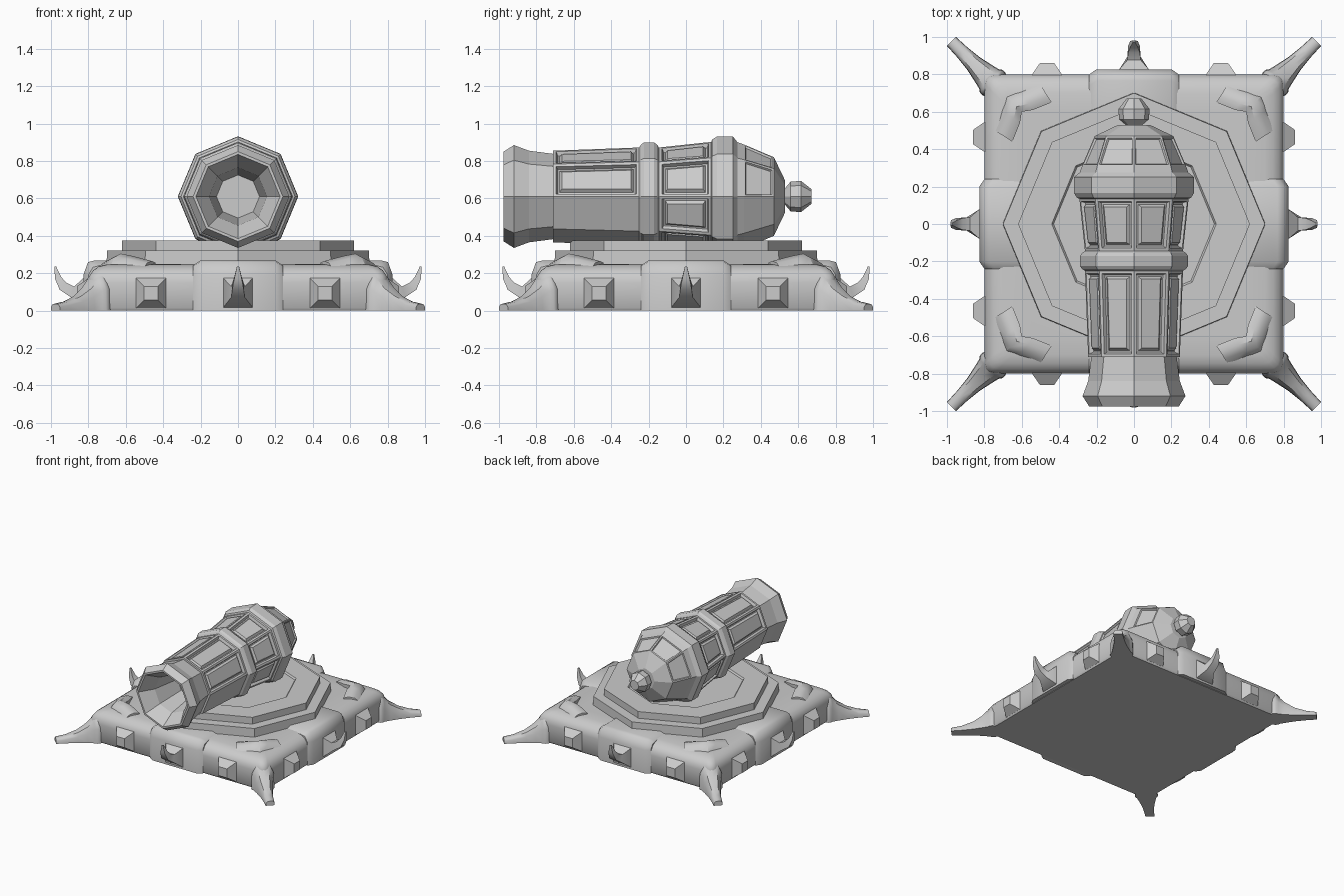
import bpy, bmesh
from math import sin, cos, pi, radians
from mathutils import Matrix, Vector

if "Cube" in bpy.data.objects:
    bpy.data.objects.remove(bpy.data.objects["Cube"])


def finish(bm, name, smooth=None):
    bmesh.ops.recalc_face_normals(bm, faces=bm.faces)
    me = bpy.data.meshes.new(name)
    bm.to_mesh(me)
    bm.free()
    if smooth:
        for p in me.polygons:
            p.use_smooth = True
        me.set_sharp_from_angle(angle=radians(smooth))
    ob = bpy.data.objects.new(name, me)
    bpy.context.collection.objects.link(ob)
    return ob


def loft(bm, rings):
    """Skin a list of equal-length closed rings and cap both ends."""
    vs = [[bm.verts.new(p) for p in r] for r in rings]
    n = len(vs[0])
    for a, b in zip(vs, vs[1:]):
        for i in range(n):
            j = (i + 1) % n
            bm.faces.new((a[i], a[j], b[j], b[i]))
    bm.faces.new(vs[0])
    bm.faces.new(vs[-1])


def four_way(name, rings, smooth=None):
    """Loft one part on the +x side (or +x+y corner), repeated on all four sides."""
    for k in range(4):
        m = Matrix.Rotation(k * pi / 2, 3, 'Z')
        bm = bmesh.new()
        loft(bm, [[m @ Vector(p) for p in r] for r in rings])
        finish(bm, f"{name}_{k + 1}", smooth)


def rounded_square(h, z, c=0.05):
    pts = []
    for k in range(4):
        for a in (0, 30, 60, 90):
            t = radians(a + 90 * k)
            cx = (h - c) * (1 if k in (0, 3) else -1)
            cy = (h - c) * (1 if k in (0, 1) else -1)
            pts.append((cx + c * cos(t), cy + c * sin(t), z))
    return pts


# Cushion-shaped base
bm = bmesh.new()
loft(bm, [rounded_square(h, z) for h, z in (
    (0.79, 0), (0.80, 0.015), (0.80, 0.15), (0.795, 0.185), (0.775, 0.215),
    (0.745, 0.236), (0.70, 0.247), (0.60, 0.25))])
finish(bm, "base", 40)


# Octagonal turntable tiers, with a shallow recess in the upper one
def octagon(r, z):
    return [(r * cos(k * pi / 4), r * sin(k * pi / 4), z) for k in range(8)]


bm = bmesh.new()
loft(bm, [octagon(0.705, 0.2), octagon(0.70, 0.32), octagon(0.5, 0.32)])
finish(bm, "lower_tier")
bm = bmesh.new()
loft(bm, [octagon(0.62, 0.3), octagon(0.62, 0.375), octagon(0.44, 0.375), octagon(0.43, 0.362)])
finish(bm, "upper_tier")


# Raised bands wrapping over the middle of each side
def band_section(y, d):
    return [(0.6, y, 0.02), (0.80 + d, y, 0.0), (0.80 + d, y, 0.19),
            (0.775 + d, y, 0.232 + d), (0.74 + d, y, 0.241 + d), (0.6, y, 0.241 + d)]


four_way("side_band", [band_section(y, d) for y, d in
                       ((-0.24, 0.0), (-0.20, 0.027), (0.20, 0.027), (0.24, 0.0))], 40)


# Pyramid studs, two per side
def stud_ring(x, y, z, h):
    return [(x, y - h, z - h), (x, y + h, z - h), (x, y + h, z + h), (x, y - h, z + h)]


for tag, y in (("left", -0.465), ("right", 0.465)):
    four_way("stud_" + tag, [stud_ring(0.78, y, 0.093, 0.08), stud_ring(0.80, y, 0.093, 0.08),
                             stud_ring(0.862, y, 0.093, 0.037)])


# Upward-curving horns at the middle of each side
def horn_ring(x, z, h, t, tilt):
    dx, dz = -sin(tilt) * t, cos(tilt) * t
    return [(x - dx, -h, z - dz), (x - dx, h, z - dz), (x + dx, h, z + dz), (x + dx, -h, z + dz)]


four_way("horn", [horn_ring(*a) for a in (
    (0.80, 0.095, 0.08, 0.08, 0), (0.825, 0.095, 0.08, 0.08, 0), (0.885, 0.10, 0.036, 0.03, 0.3),
    (0.935, 0.13, 0.031, 0.026, 0.8), (0.962, 0.175, 0.02, 0.017, 1.3),
    (0.977, 0.235, 0.006, 0.005, 1.5))], 40)


# Flared corner feet, lofted along the diagonals
def foot_ring(d, w, top):
    prof = [(-1, 0), (1, 0), (0.95, 0.6), (0.6, 0.95), (0, 1), (-0.6, 0.95), (-0.95, 0.6)]
    return [(d - u * w * 0.707, d + u * w * 0.707, v * top) for u, v in prof]


four_way("corner_foot", [foot_ring(*a) for a in (
    (0.70, 0.07, 0.18), (0.735, 0.077, 0.19), (0.75, 0.087, 0.198), (0.765, 0.085, 0.19),
    (0.775, 0.074, 0.175), (0.81, 0.062, 0.125), (0.86, 0.047, 0.08),
    (0.92, 0.038, 0.05), (0.976, 0.034, 0.036))], 45)


# Bent straps over the base corners
def strap_ring(inner, outer, lift):
    a, b = Vector((*inner, 0)), Vector((*outer, 0))
    arch = ((0, 0.2), (0, 0.245 + lift * 0.7), (0.3, 0.25 + lift), (0.65, 0.243 + lift * 0.8),
            (1, 0.215 + lift * 0.2), (1, 0.18))
    return [a.lerp(b, t) + Vector((0, 0, z)) for t, z in arch]


four_way("corner_strap", [strap_ring(*a) for a in (
    ((0.44, 0.65), (0.51, 0.76), 0.015), ((0.54, 0.61), (0.62, 0.72), 0.042),
    ((0.60, 0.60), (0.69, 0.69), 0.055), ((0.61, 0.54), (0.72, 0.62), 0.042),
    ((0.65, 0.44), (0.76, 0.51), 0.015))], 40)

# Octagonal cannon turned about the y axis: bore, flared muzzle, rings, dome, knob
AXIS = 0.61
profile = [(-0.62, 0.115), (-0.86, 0.155), (-0.975, 0.225), (-0.975, 0.24), (-0.92, 0.275),
           (-0.84, 0.245), (-0.71, 0.228), (-0.71, 0.245), (-0.25, 0.262), (-0.24, 0.278),
           (-0.225, 0.288), (-0.17, 0.288), (-0.155, 0.278), (-0.145, 0.262), (0.135, 0.292),
           (0.14, 0.305), (0.165, 0.32), (0.25, 0.322), (0.275, 0.29), (0.31, 0.278),
           (0.47, 0.21), (0.53, 0.085), (0.53, 0.045), (0.56, 0.08), (0.615, 0.083), (0.67, 0.04)]
bm = bmesh.new()
loft(bm, [[(r * cos(k * pi / 4), y, AXIS + r * sin(k * pi / 4)) for k in range(8)]
          for y, r in profile])
bmesh.ops.recalc_face_normals(bm, faces=bm.faces)


# Sunken panels with raised blocks: upper faces of the front section, all of the rear one
def panel(y0, y1, upper_only):
    faces = []
    for f in bm.faces:
        c = f.calc_center_median()
        outside = ((c.x ** 2 + (c.z - AXIS) ** 2) ** 0.5) > 0.2
        long_face = max(e.calc_length() for e in f.edges) > 0.25
        if y0 < c.y < y1 and outside and long_face and (c.z > AXIS or not upper_only):
            faces.append(f)
    for thick, depth in ((0.022, 0), (0.012, -0.022), (0.012, 0), (0.018, 0.018)):
        bmesh.ops.inset_individual(bm, faces=faces, thickness=thick, depth=depth)


panel(-0.55, -0.35, True)
panel(-0.05, 0.05, False)
# Dome panels on the upper breech
dome = [f for f in bm.faces if 0.36 < f.calc_center_median().y < 0.42 and f.normal.z > 0.2]
bmesh.ops.inset_individual(bm, faces=dome, thickness=0.014, depth=0)
bmesh.ops.inset_individual(bm, faces=dome, thickness=0.008, depth=-0.01)
finish(bm, "cannon")
